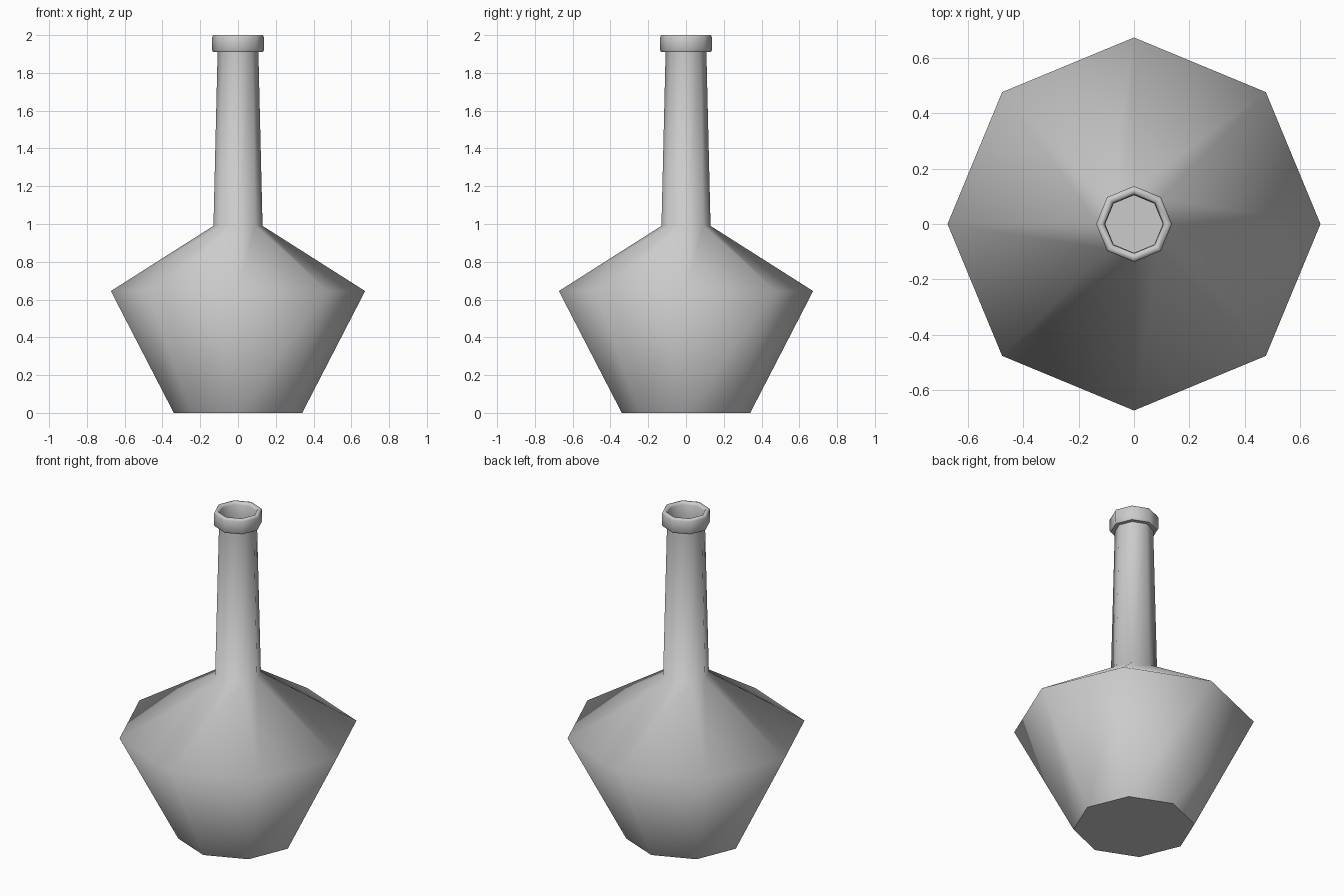
import bpy, bmesh
from math import cos, sin, tau

if "Cube" in bpy.data.objects:
    bpy.data.objects.remove(bpy.data.objects["Cube"])

SIDES = 8


def lathe(name, profile, sharp=(), cap_start=False, cap_end=False):
    """Spin (radius, z) points into an eight-sided smooth shell; sharp lists ring indices."""
    bm = bmesh.new()
    rings = [[bm.verts.new((r * cos(tau * i / SIDES), r * sin(tau * i / SIDES), z))
              for i in range(SIDES)] for r, z in profile]
    for a, b in zip(rings, rings[1:]):
        for i in range(SIDES):
            j = (i + 1) % SIDES
            bm.faces.new((a[i], a[j], b[j], b[i])).smooth = True
    if cap_start:
        bm.faces.new(rings[0][::-1])
    if cap_end:
        bm.faces.new(rings[-1])
    for k in sharp:
        for i in range(SIDES):
            bm.edges.get((rings[k][i], rings[k][(i + 1) % SIDES])).smooth = False
    mesh = bpy.data.meshes.new(name)
    bm.to_mesh(mesh)
    bm.free()
    obj = bpy.data.objects.new(name, mesh)
    bpy.context.collection.objects.link(obj)
    return obj


# Bottle: base, belly, shoulder, neck, raised lip, then the thin inner wall down to the floor
outer = [(0.34, 0.0), (0.673, 0.645), (0.13, 0.99), (0.108, 1.91)]
lip = [(0.131, 1.91), (0.137, 1.92), (0.137, 1.99), (0.131, 2.0), (0.114, 2.0), (0.106, 1.985)]
inner = [(0.104, 1.91), (0.122, 0.98), (0.655, 0.642), (0.33, 0.015)]
lathe("bottle", outer + lip + inner, sharp=(0, 3, 4, 13), cap_start=True, cap_end=True)
